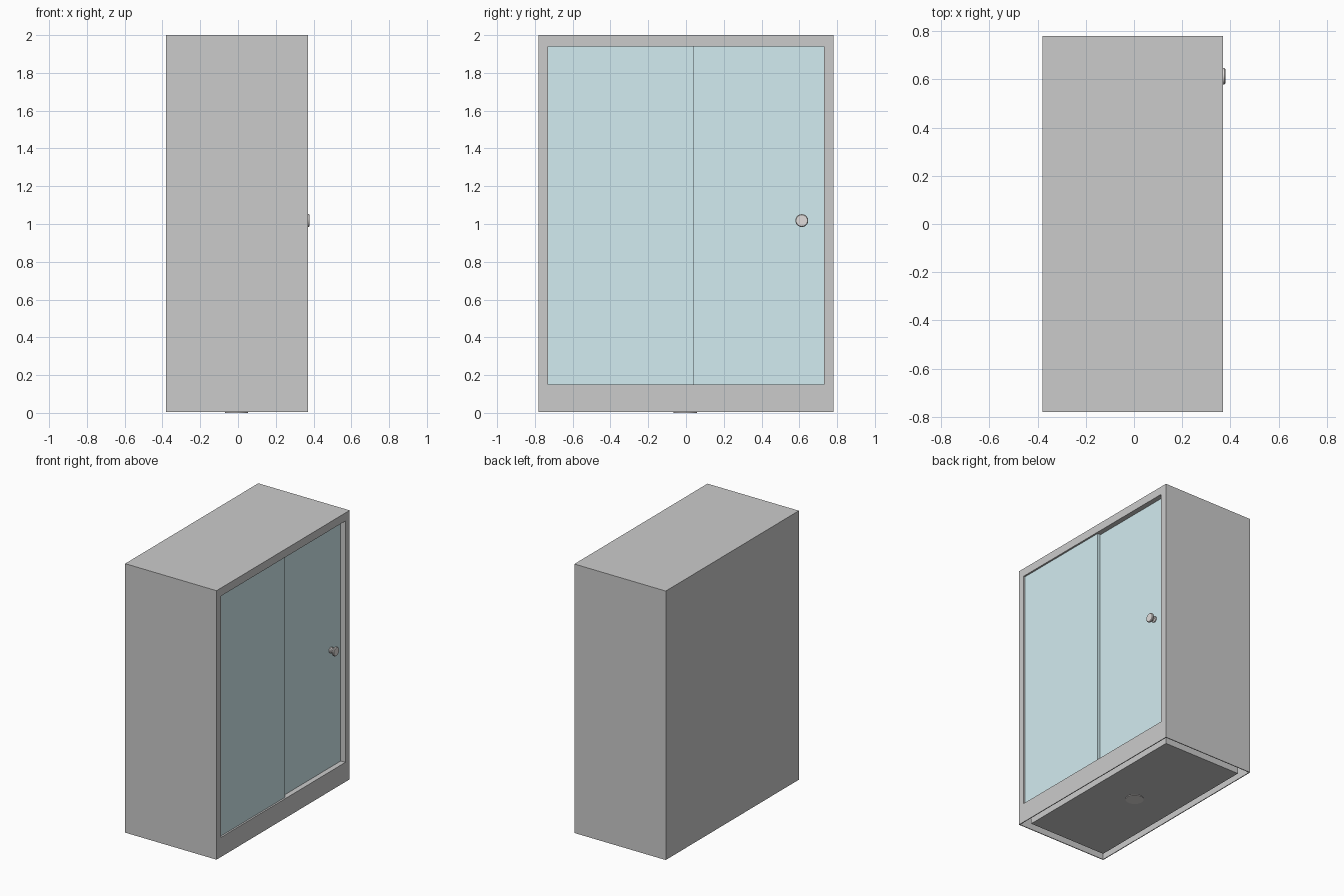
import bpy, bmesh, math
from mathutils import Matrix, Vector

if "Cube" in bpy.data.objects:
    bpy.data.objects.remove(bpy.data.objects["Cube"])


def material(name, color):
    m = bpy.data.materials.new(name)
    m.diffuse_color = (*color, 1)
    m.use_nodes = True
    m.node_tree.nodes["Principled BSDF"].inputs["Base Color"].default_value = m.diffuse_color
    return m


def finish(name, bm, mat=None):
    bmesh.ops.recalc_face_normals(bm, faces=bm.faces)
    me = bpy.data.meshes.new(name)
    bm.to_mesh(me)
    bm.free()
    ob = bpy.data.objects.new(name, me)
    bpy.context.collection.objects.link(ob)
    if mat:
        me.materials.append(mat)
    return ob


def box(name, x, y, z, mat=None):
    lo, hi = Vector((x[0], y[0], z[0])), Vector((x[1], y[1], z[1]))
    bm = bmesh.new()
    bmesh.ops.create_cube(bm, size=1, matrix=Matrix.Translation((lo + hi) / 2)
                          @ Matrix.Diagonal((*(hi - lo), 1)))
    return finish(name, bm, mat)


def lathe(name, profile, matrix, mat=None, steps=32):
    """Turn (radius, height) points around z, then place with matrix."""
    bm = bmesh.new()
    vs = [bm.verts.new((r, 0, h)) for r, h in profile]
    es = [bm.edges.new(p) for p in zip(vs, vs[1:])]
    bmesh.ops.spin(bm, geom=vs + es, cent=(0, 0, 0), axis=(0, 0, 1),
                   angle=math.tau, steps=steps)
    bmesh.ops.remove_doubles(bm, verts=bm.verts, dist=1e-5)
    bm.transform(matrix)
    ob = finish(name, bm, mat)
    bpy.ops.object.select_all(action='DESELECT')
    bpy.context.view_layer.objects.active = ob
    ob.select_set(True)
    bpy.ops.object.shade_smooth_by_angle(angle=math.radians(35))
    return ob


glass = material("tinted_glass", (0.65, 0.84, 0.88))
steel = material("steel", (0.75, 0.72, 0.71))

X0, X1, Y, Z0, Z1 = -0.38, 0.37, 0.78, 0.005, 2.0
T = 0.006                      # thin shell thickness
OY, OZ0, OZ1 = 0.73, 0.15, 1.94  # door opening
XF = 0.29                      # back of the door frame

# Cabin shell
box("back_wall", (X0, X0 + T), (-Y, Y), (Z0, Z1 - T))
box("roof", (X0, X1), (-Y, Y), (Z1 - T, Z1))
for side, s in (("left", -1), ("right", 1)):
    ys = sorted((s * Y, s * (Y - T)))
    box(side + "_wall", (X0 + T, X1), ys, (Z0, Z1 - T))
    # Door jamb
    box(side + "_jamb", (XF, X1), sorted((s * (Y - T), s * OY)), (0.1, Z1 - T))

# Front frame: header, sill and thin skirt below
box("header", (XF, X1), (-OY, OY), (OZ1, Z1 - T))
box("sill", (XF, X1), (-OY, OY), (0.1, OZ0))
box("front_skirt", (X1 - T, X1), (-Y + T, Y - T), (Z0, 0.1))

# Fixed pane in front, sliding pane behind it
box("fixed_pane", (0.337, 0.357), (-OY, 0.04), (OZ0, OZ1), glass)
box("sliding_pane", (0.312, 0.332), (0.0, OY), (OZ0, OZ1), glass)

# Shower tray and drain
box("tray", (-0.325, 0.315), (-0.715, 0.715), (Z0, 0.12))
lathe("drain", [(0, 0), (0.062, 0), (0.062, 0.122), (0, 0.122)],
      Matrix.Translation((-0.008, -0.003, 0)), steel)

# Door knob, turned around the x axis
knob = [(0, 0), (0.022, 0), (0.022, 0.008), (0.014, 0.014), (0.014, 0.022),
        (0.03, 0.032), (0.034, 0.036), (0.034, 0.044), (0.030, 0.048), (0, 0.048)]
lathe("door_knob", knob, Matrix.Translation((0.331, 0.613, 1.018))
      @ Matrix.Rotation(math.radians(90), 4, 'Y'), steel)
